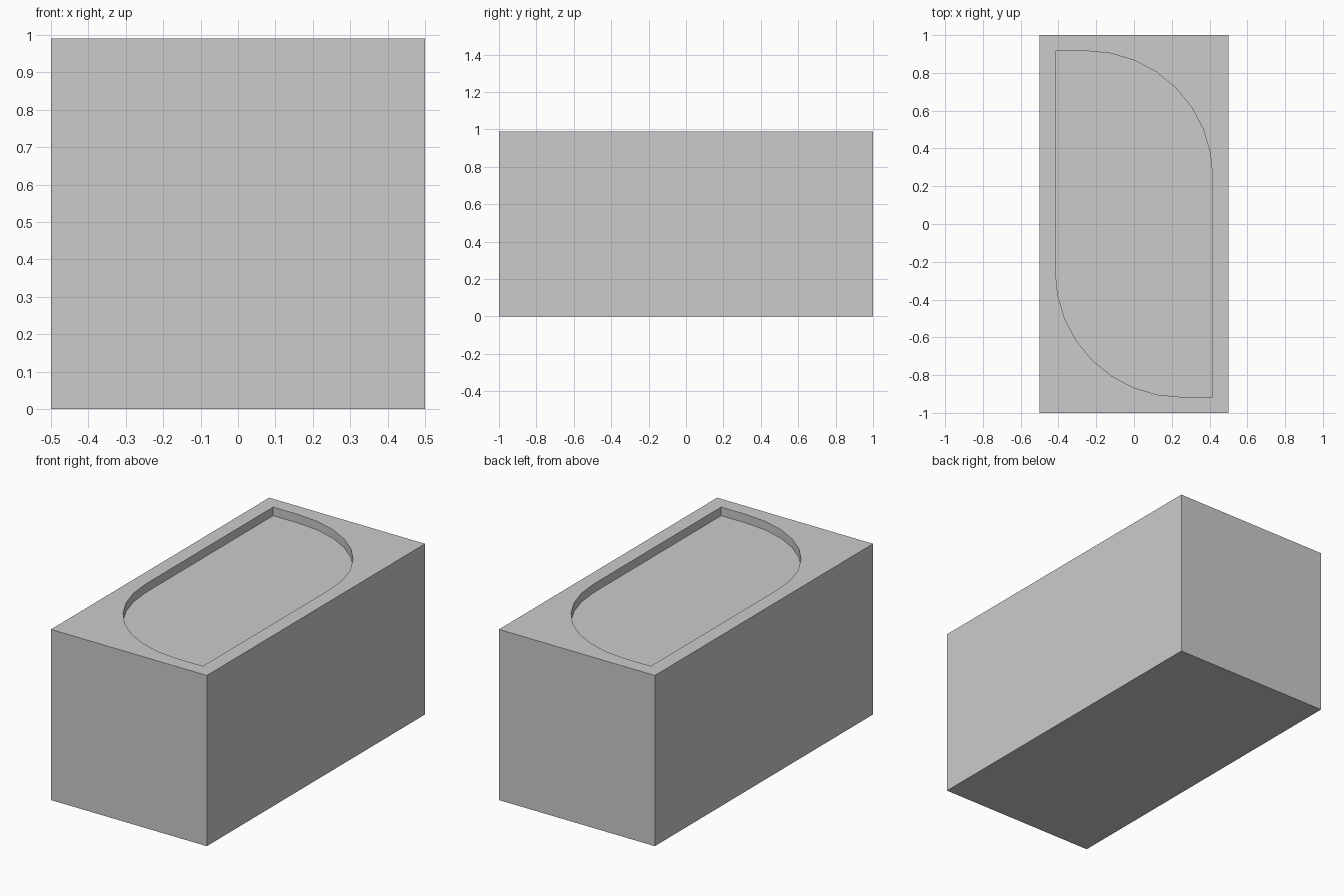
import bpy, bmesh
from math import cos, sin, pi

if "Cube" in bpy.data.objects:
    bpy.data.objects.remove(bpy.data.objects["Cube"])

WIDTH, LENGTH, HEIGHT = 1.0, 2.0, 0.99
HALF_X, HALF_Y, RADIUS = 0.416, 0.916, 0.666
DEPTH, ARC_STEPS = 0.05, 8


def prism(name, outline, z0, z1):
    """Extrude a flat outline between two heights."""
    bm = bmesh.new()
    base = bm.faces.new([bm.verts.new((x, y, z0)) for x, y in outline])
    top = bmesh.ops.extrude_face_region(bm, geom=[base], use_keep_orig=True)
    verts = [v for v in top["geom"] if isinstance(v, bmesh.types.BMVert)]
    bmesh.ops.translate(bm, verts=verts, vec=(0, 0, z1 - z0))
    bmesh.ops.recalc_face_normals(bm, faces=bm.faces)
    mesh = bpy.data.meshes.new(name)
    bm.to_mesh(mesh)
    bm.free()
    obj = bpy.data.objects.new(name, mesh)
    bpy.context.collection.objects.link(obj)
    return obj


# Main block
w, l = WIDTH / 2, LENGTH / 2
block = prism("block", [(-w, -l), (w, -l), (w, l), (-w, l)], 0, HEIGHT)

# Leaf-shaped recess: one rounded corner and one sharp corner, repeated by half turn
half = []
for i in range(ARC_STEPS + 1):
    a = pi / 2 * i / ARC_STEPS
    half.append((HALF_X - RADIUS + RADIUS * cos(a), HALF_Y - RADIUS + RADIUS * sin(a)))
half.append((-HALF_X, HALF_Y))
outline = half + [(-x, -y) for x, y in half]
cutter = prism("recess_cutter", outline, HEIGHT - DEPTH, HEIGHT + 0.1)

# Cut the recess into the top, then remove the cutter
cut = block.modifiers.new("recess", "BOOLEAN")
cut.operation, cut.solver, cut.object = "DIFFERENCE", "EXACT", cutter
bpy.context.view_layer.objects.active = block
block.select_set(True)
bpy.ops.object.modifier_apply(modifier=cut.name)
bpy.data.objects.remove(cutter, do_unlink=True)
